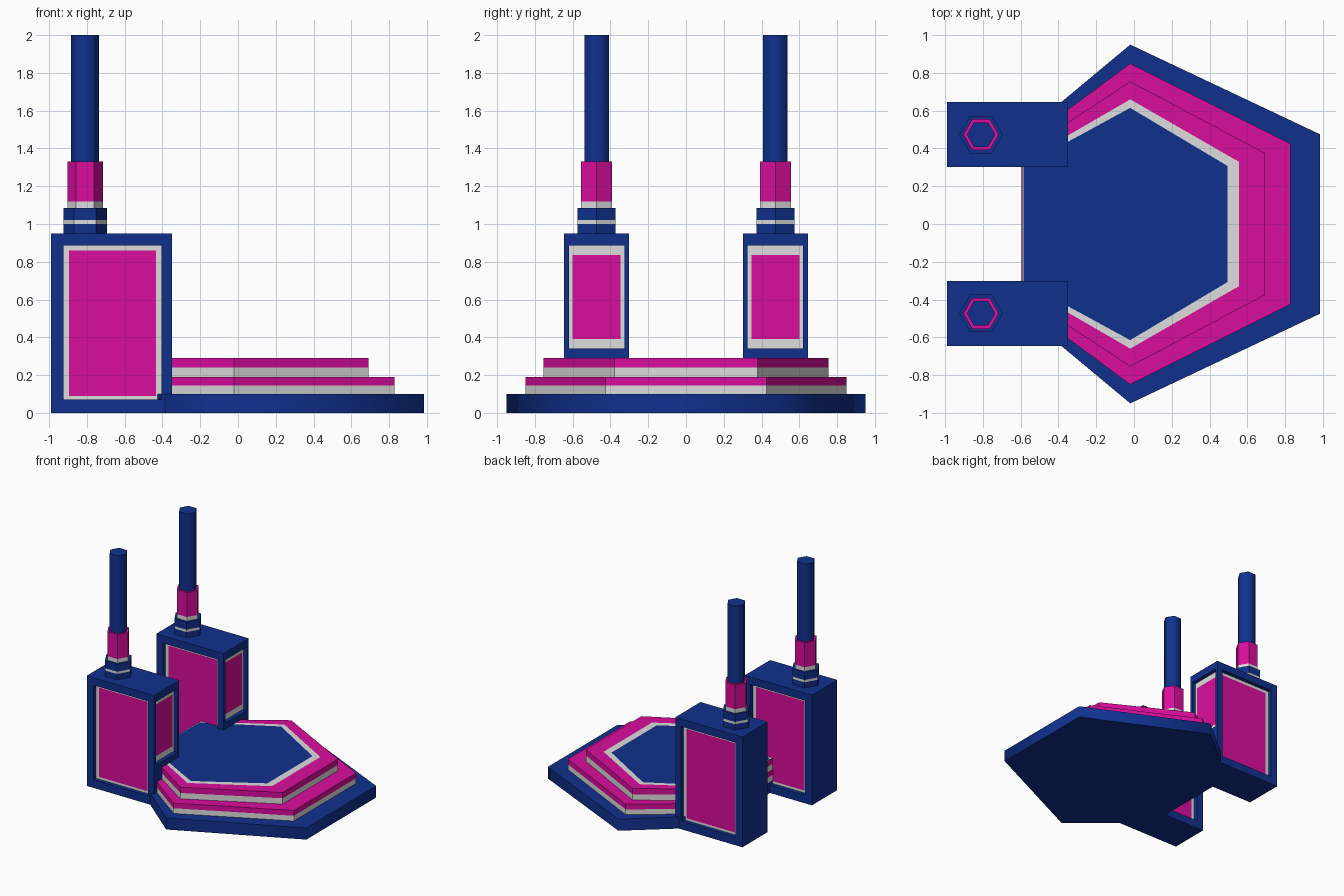
import bpy, bmesh, math
from mathutils import Vector

if "Cube" in bpy.data.objects:
    bpy.data.objects.remove(bpy.data.objects["Cube"])


def material(name, rgb):
    m = bpy.data.materials.new(name)
    m.use_nodes = True
    m.diffuse_color = (*rgb, 1)
    m.node_tree.nodes["Principled BSDF"].inputs["Base Color"].default_value = (*rgb, 1)
    return m


MATS = [material("deep blue", (0.005, 0.03, 0.27)),
        material("magenta", (0.7, 0.004, 0.34)),
        material("light grey", (0.73, 0.73, 0.73))]
BLUE, PINK, GREY = range(3)


def finish(name, bm, smooth=None):
    bmesh.ops.recalc_face_normals(bm, faces=bm.faces)
    me = bpy.data.meshes.new(name)
    bm.to_mesh(me)
    bm.free()
    for m in MATS:
        me.materials.append(m)
    ob = bpy.data.objects.new(name, me)
    bpy.context.collection.objects.link(ob)
    if smooth:
        bpy.ops.object.select_all(action='DESELECT')
        ob.select_set(True)
        bpy.context.view_layer.objects.active = ob
        bpy.ops.object.shade_smooth_by_angle(angle=math.radians(smooth))
    return ob


def stack(name, sections, bands, cap, smooth=None):
    """Join (outline, z) sections with one coloured band between each pair."""
    bm = bmesh.new()
    rings = [[bm.verts.new((x, y, z)) for x, y in pts] for pts, z in sections]
    for low, high, colour in zip(rings, rings[1:], bands):
        for i in range(len(low)):
            j = (i + 1) % len(low)
            bm.faces.new((low[i], low[j], high[j], high[i])).material_index = colour
    bm.faces.new(rings[0][::-1]).material_index = bands[0]
    bm.faces.new(rings[-1]).material_index = cap
    return finish(name, bm, smooth)


def deck(half, right, left):
    """Stretched six-sided platform outline."""
    return [(right, -half / 2), (right, half / 2), (-0.02, half),
            (left, half / 2), (left, -half / 2), (-0.02, -half)]


def hexagon(cx, cy, r):
    return [(cx + r * math.cos(k * math.pi / 3), cy + r * math.sin(k * math.pi / 3))
            for k in range(6)]


# Platform: blue base, two striped steps and a bordered top
base = deck(0.95, 0.985, -0.59)
stack("platform_base", [(base, 0), (base, 0.1)], [BLUE], BLUE, 70)
low, high = deck(0.85, 0.83, -0.595), deck(0.755, 0.69, -0.593)
stack("platform_steps",
      [(low, 0.1), (low, 0.145), (low, 0.19), (high, 0.19), (high, 0.24), (high, 0.29),
       (deck(0.66, 0.555, -0.59), 0.29), (deck(0.615, 0.495, -0.585), 0.29)],
      [GREY, PINK, PINK, GREY, PINK, PINK, GREY], BLUE)


def fit(face, lo, hi):
    """Move a rectangular face's corners to the given bounds."""
    c = face.calc_center_median()
    for v in face.verts:
        v.co = Vector([b if abs(p - m) < 1e-5 and a is None else
                       (p if a is None else (a if p < m else b))
                       for p, m, a, b in zip(v.co, c, lo, hi)])


def panel(bm, face, lo, hi, inner_lo, inner_hi, depth=0.033):
    """Sink a grey-bordered magenta panel into a face."""
    normal = face.normal.copy()
    plane = face.calc_center_median()
    axis = max(range(3), key=lambda i: abs(normal[i]))

    def bounds(lo, hi, sink):
        lo, hi = list(lo), list(hi)
        lo[axis] = hi[axis] = (plane - normal * sink)[axis]
        return lo, hi
    bmesh.ops.inset_individual(bm, faces=[face], thickness=0.01)
    fit(face, *bounds(lo, hi, 0))
    bmesh.ops.inset_individual(bm, faces=[face], thickness=0.001)
    fit(face, *bounds(lo, hi, depth))
    face.material_index = GREY
    bmesh.ops.inset_individual(bm, faces=[face], thickness=0.01)
    fit(face, *bounds(inner_lo, inner_hi, depth))
    face.material_index = PINK


for side, label in ((-1, "front"), (1, "back")):
    cy = side * 0.4735

    # Pillar block, panelled on both wide faces and the face toward the platform
    bm = bmesh.new()
    bmesh.ops.create_cube(bm, size=1)
    for v in bm.verts:
        v.co = Vector((-0.67 + v.co.x * 0.64, cy + v.co.y * 0.344, 0.475 + v.co.z * 0.95))
    bm.normal_update()
    for f in list(bm.faces):
        if abs(f.normal.y) > 0.9:
            panel(bm, f, (-0.925, 0, 0.07), (-0.405, 0, 0.885),
                  (-0.895, 0, 0.09), (-0.435, 0, 0.86))
        elif f.normal.x > 0.9:
            panel(bm, f, (0, cy - 0.147, 0.34), (0, cy + 0.147, 0.885),
                  (0, cy - 0.127, 0.39), (0, cy + 0.127, 0.835))
    finish(label + "_pillar", bm)

    # Striped collar, sleeve and pole on top of the pillar
    foot, sleeve, pole = (hexagon(-0.81, cy, r) for r in (0.115, 0.094, 0.075))
    stack(label + "_collar", [(foot, 0.95), (foot, 1.0), (foot, 1.02), (foot, 1.085)],
          [BLUE, GREY, BLUE], BLUE)
    stack(label + "_sleeve", [(sleeve, 1.085), (sleeve, 1.12), (sleeve, 1.33)],
          [GREY, PINK], PINK)
    stack(label + "_pole", [(pole, 1.33), (pole, 2.0)], [BLUE], BLUE, 70)
